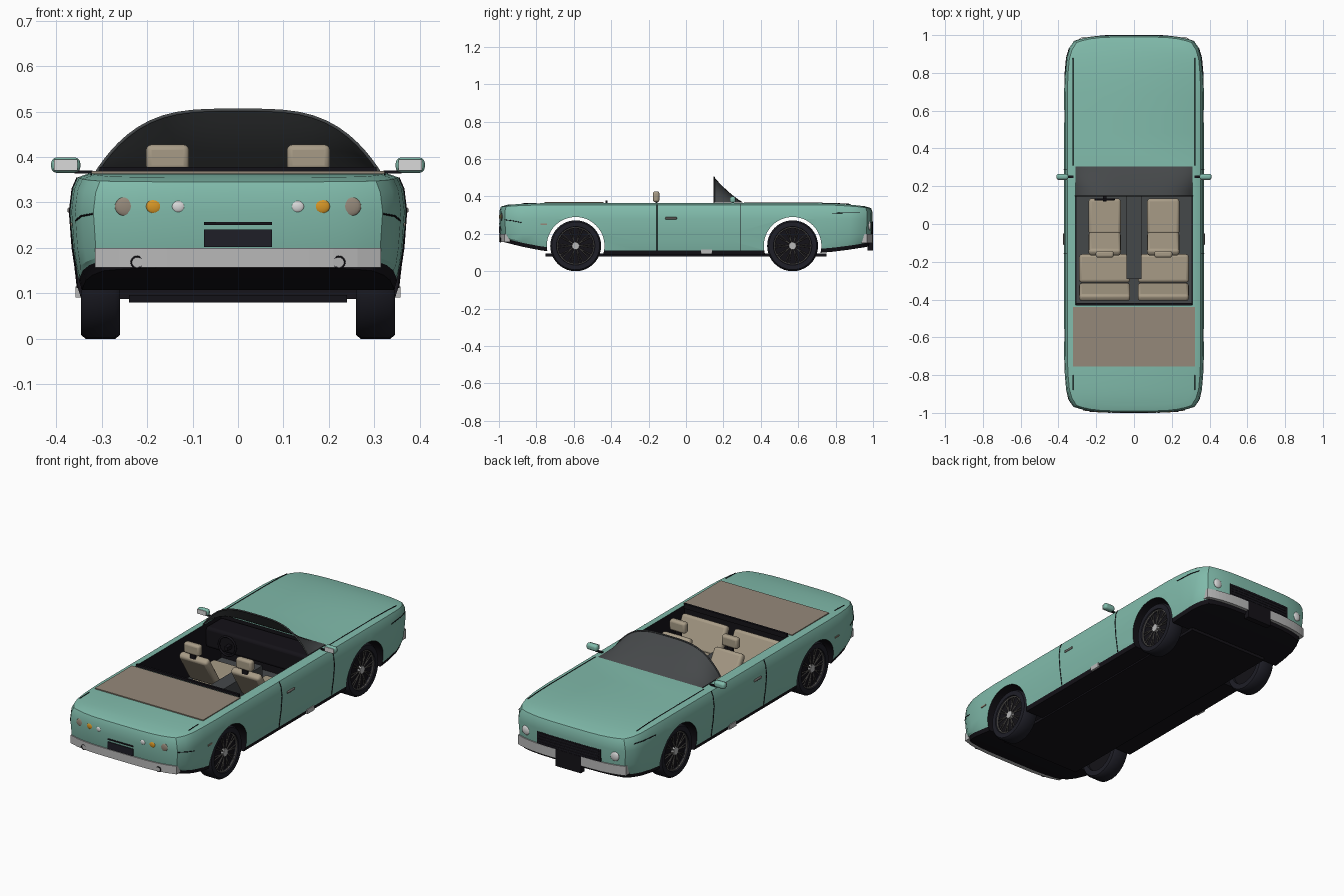
import bpy, bmesh, math
from mathutils import Matrix

cube = bpy.data.objects.get("Cube")
if cube:
    bpy.data.objects.remove(cube, do_unlink=True)


def material(name, *rgb):
    m = bpy.data.materials.new(name)
    m.use_nodes = True
    m.diffuse_color = (*rgb, 1)
    m.node_tree.nodes["Principled BSDF"].inputs["Base Color"].default_value = (*rgb, 1)
    return m


TEAL = material("teal paint", .22, .5, .41)
BLACK = material("black trim", .007, .006, .009)
TYRE = material("tyre navy", .013, .013, .02)
CHAR = material("charcoal", .06, .065, .068)
TAN = material("seat tan", .39, .33, .24)
COVER = material("cover brown", .3, .25, .195)
GREY = material("bumper grey", .48, .48, .48)
ORANGE = material("amber", .68, .31, .02)
WHITE = material("lamp white", .7, .7, .7)
RIM = material("rim grey", .17, .16, .15)


def add(name, verts, faces, *mats):
    mesh = bpy.data.meshes.new(name)
    mesh.from_pydata(verts, [], faces)
    bm = bmesh.new()
    bm.from_mesh(mesh)
    bmesh.ops.recalc_face_normals(bm, faces=bm.faces)
    bm.to_mesh(mesh)
    bm.free()
    for m in mats:
        mesh.materials.append(m)
    ob = bpy.data.objects.new(name, mesh)
    bpy.context.collection.objects.link(ob)
    return ob


def smooth(ob, angle=35):
    bpy.ops.object.select_all(action='DESELECT')
    ob.select_set(True)
    bpy.context.view_layer.objects.active = ob
    bpy.ops.object.shade_smooth_by_angle(angle=math.radians(angle))


def fill(ob, make):
    bm = bmesh.new()
    make(bm)
    bm.to_mesh(ob.data)
    bm.free()
    return ob


def box(name, c, size, mat, bevel=0, tilt=0):
    mtx = Matrix.Translation(c) @ Matrix.Rotation(tilt, 4, 'X') @ Matrix.Diagonal((*size, 1))
    ob = fill(add(name, [], [], mat), lambda bm: bmesh.ops.create_cube(bm, size=1, matrix=mtx))
    if bevel:
        mod = ob.modifiers.new("round", 'BEVEL')
        mod.width, mod.segments = bevel, 3
        smooth(ob, 50)
    return ob


def ball(name, c, size, mat):
    mtx = Matrix.Translation(c) @ Matrix.Diagonal((*size, 1))
    ob = fill(add(name, [], [], mat), lambda bm: bmesh.ops.create_uvsphere(
        bm, u_segments=16, v_segments=10, radius=1, matrix=mtx))
    smooth(ob, 60)
    return ob


def drum(name, c, r, width, mat, seg=32):
    mtx = Matrix.Translation(c) @ Matrix.Rotation(math.pi / 2, 4, 'Y')
    return fill(add(name, [], [], mat), lambda bm: bmesh.ops.create_cone(
        bm, cap_ends=True, segments=seg, radius1=r, radius2=r, depth=width, matrix=mtx))


def tube(name, pts, r, mat, closed=False):
    cu = bpy.data.curves.new(name, 'CURVE')
    cu.dimensions, cu.bevel_depth, cu.bevel_resolution = '3D', r, 1
    sp = cu.splines.new('POLY')
    sp.points.add(len(pts) - 1)
    for p, q in zip(sp.points, pts):
        p.co = (*q, 1)
    sp.use_cyclic_u = closed
    cu.materials.append(mat)
    ob = bpy.data.objects.new(name, cu)
    bpy.context.collection.objects.link(ob)


# Body shell: stacked plan outlines, lower edge rising toward both ends
def bow(x):
    return .998 - .03 * (x / .315) ** 4


def low(y):
    return .088 + (.07 if y < 0 else .045) * max(0, (abs(y) - .5) / .5) ** 2


def droop(y):
    return max(0, (abs(y) - .7) / .3) ** 2 * (.01 if y < 0 else .018)


end = [(f, bow(f * .365)) for f in (0, .3, .5, .65, .77, .86)]
end += [(.93, .93), (.97, .88), (.99, .8), (1, .7), (1, .6), (1, .5), (1, .25)]
side = [(f, -y) for f, y in end] + [(1, 0)] + [(f, y) for f, y in reversed(end)]
m = len(side)
ring = side + [(-f, y) for f, y in reversed(side[1:-1])]
n = len(ring)
# each level: height, half width, end inset
LEVELS = [(0, .345, .02), (.022, .352, .014), (.16, .358, .008), (.2, .364, .004),
          (.28, .37, 0), (.33, .364, 0), (.355, .353, .008), (.365, .325, .04)]
verts, faces = [], []
for k, (z, w, inset) in enumerate(LEVELS):
    for f, y in ring:
        b = low(y)
        h = b + z if k < 2 else max(z, b + .03) if k == 2 else z - droop(y) * (z > .3)
        verts.append((f * w, y * (1 - inset), h))
for k in range(len(LEVELS) - 1):
    faces += [(k * n + i, k * n + (i + 1) % n, k * n + n + (i + 1) % n, k * n + n + i)
              for i in range(n)]
for base in (0, n * (len(LEVELS) - 1)):
    for i in range(m - 1):
        q = [i, i + 1, (n - i - 1) % n, (n - i) % n]
        faces.append([base + j for j in dict.fromkeys(q)])
body = add("body_shell", verts, faces, TEAL, BLACK)
for p in body.data.polygons:
    if max(p.vertices) < 2 * n:
        p.material_index = 1

# Wheel arches and cockpit opening
AXLES = {"rear": -.59, "front": .57}
HUB = .136
cutters = [box("cockpit_cutter", (0, -.065, .33), (.62, .73, .4), TEAL)]
cutters += [drum(k + "_arch_cutter", (0, y, HUB), .154, 1, TEAL, 48) for k, y in AXLES.items()]
for c in cutters:
    c.data.materials.append(BLACK)
    for p in c.data.polygons:
        p.material_index = 1
    c.hide_render = True
    mod = body.modifiers.new("cut", 'BOOLEAN')
    mod.operation, mod.solver, mod.object = 'DIFFERENCE', 'EXACT', c
    bpy.context.view_layer.objects.active = body
    bpy.ops.object.modifier_apply(modifier=mod.name)
    bpy.data.objects.remove(c, do_unlink=True)
smooth(body, 30)
box("floor_pan", (0, 0, .088), (.48, 1.5, .016), BLACK)

# Wheels
tyre_profile = [(.26, .1), (.26, .128), (.27, .136), (.335, .136), (.345, .128), (.345, .103), (.333, .098)]
SEG = 40
for s, sname in ((1, "left"), (-1, "right")):
    for end_name, y in AXLES.items():
        tag = f"{end_name}_{sname}_"
        vs = [(s * x, y + r * math.cos(a), HUB + r * math.sin(a)) for x, r in tyre_profile
              for a in (math.tau * i / SEG for i in range(SEG))]
        k = len(tyre_profile)
        fs = [(j * SEG + i, j * SEG + (i + 1) % SEG, (j + 1) % k * SEG + (i + 1) % SEG, (j + 1) % k * SEG + i)
              for j in range(k) for i in range(SEG)]
        smooth(add(tag + "tyre", vs, fs, TYRE), 40)
        drum(tag + "wheel_dish", (s * .3, y, HUB), .1, .05, BLACK)
        circle = [(s * .336, y + .098 * math.cos(i * math.tau / SEG), HUB + .098 * math.sin(i * math.tau / SEG))
                  for i in range(SEG)]
        tube(tag + "rim_ring", circle, .004, RIM, True)
        for i in range(10):
            a = math.tau * i / 10
            for d in (-.1, .1):
                tube(tag + "spoke", [(s * .336, y + r * math.cos(a + t), HUB + r * math.sin(a + t))
                                     for r, t in ((.02, 0), (.096, d))], .003, RIM)
        drum(tag + "hub", (s * .333, y, HUB), .02, .016, GREY, 16)


# Bars that follow the bowed ends
def bar(name, x0, x1, z0, z1, sign, out, mat, depth=.03):
    vs, fs, steps = [], [], 12
    for i in range(steps + 1):
        x = x0 + (x1 - x0) * i / steps
        yo = bow(x) + out
        vs += [(x, sign * y, z) for y, z in ((yo, z0), (yo, z1), (yo - depth, z1), (yo - depth, z0))]
        if i:
            a = 4 * i
            fs += [(a - 4 + j, a - 4 + (j + 1) % 4, a + (j + 1) % 4, a + j) for j in range(4)]
    e = 4 * steps
    add(name, vs, fs + [(0, 1, 2, 3), (e, e + 1, e + 2, e + 3)], mat)


bar("rear_bumper", -.315, .315, .157, .2, -1, .002, GREY)
bar("rear_plate", -.075, .075, .202, .24, -1, .002, TYRE)
bar("boot_slot", -.075, .075, .25, .257, -1, .002, BLACK)
bar("grille", -.19, .19, .2, .265, 1, .001, BLACK)
for i in range(4):
    bar("grille_slat", -.18, .18, .208 + i * .015, .212 + i * .015, 1, .003, TYRE)
bar("front_plate", -.075, .075, .11, .2, 1, .002, BLACK)

for s in (-1, 1):
    bar("front_bumper", *sorted((s * .075, s * .32)), .15, .2, 1, .002, GREY)
    # Lamps and exhausts
    for name, x, r, mat in (("tail_lamp", .247, .024, COVER), ("turn_lamp", .185, .018, ORANGE),
                            ("reverse_lamp", .131, .015, WHITE)):
        ball(name, (s * x, -bow(x) + .003, .291), (r, .006, r * .9), mat)
    ball("headlamp", (s * .262, bow(.262) - .004, .245), (.026, .01, .026), WHITE)
    tube("exhaust", [(s * .222 + .013 * math.cos(i * math.tau / 16), -.992, .168 + .013 * math.sin(i * math.tau / 16))
                     for i in range(16)], .002, BLACK, True)
    # Mirrors, handles and small side trim
    box("mirror_housing", (s * .379, .25, .382), (.064, .03, .034), TEAL, .012)
    box("mirror_glass", (s * .379, .234, .382), (.052, .004, .024), WHITE)
    box("mirror_stalk", (s * .34, .25, .367), (.04, .012, .007), BLACK)
    box("door_handle", (s * .369, -.08, .283), (.012, .062, .012), RIM, .004)
    box("side_marker", (s * .363, -.76, .252), (.012, .035, .008), COVER)
    box("sill_step", (s * .351, .11, .103), (.012, .06, .024), GREY)
    # Panel seams
    flank = [(s * (w + .0005), z) for z, w, _ in LEVELS[2:7]]
    for y in (-.155, .29):
        tube("door_seam", [(s * .353, y, .112)] + [(x, y, z) for x, z in flank], .002, BLACK)
    for sign, start in ((1, .31), (-1, .77)):
        tube("deck_seam", [(s * .323, sign * y, .365 - droop(sign * y))
                           for y in (start, .7, .8, .88)[0 if sign > 0 else 2:]], .002, BLACK)
    tube("rear_crease", [(s * .357, -.88, .26), (s * .345, -.93, .27), (s * .318, -.968, .275)], .002, BLACK)
    tube("front_crease", [(s * .367, .78, .31), (s * .358, .88, .313), (s * .343, .93, .313)], .002, BLACK)

# Cockpit
box("cockpit_floor", (0, -.065, .132), (.61, .72, .01), CHAR)
box("centre_console", (0, -.07, .185), (.08, .44, .11), CHAR)
box("dashboard", (0, .225, .3), (.61, .14, .11), BLACK, .015)
box("rear_bulkhead", (0, -.425, .365), (.61, .012, .026), BLACK)
for s in (-1, 1):
    x = s * .155
    box("front_seat_cushion", (x, .04, .175), (.17, .19, .07), TAN, .015)
    box("front_seat_back", (x, -.105, .27), (.17, .04, .19), TAN, .015, .56)
    box("headrest", (x, -.16, .398), (.095, .035, .058), TAN, .012)
    box("headrest_post", (x, -.158, .36), (.03, .012, .04), BLACK)
    box("rear_seat_cushion", (x, -.235, .18), (.27, .15, .08), TAN, .015)
    box("rear_seat_back", (x, -.36, .27), (.27, .04, .16), TAN, .015, .45)
box("steering_column", (-.155, .16, .29), (.02, .08, .02), BLACK)
tube("steering_wheel", [(-.155 + .05 * math.cos(i * math.tau / 20), .13, .3 + .05 * math.sin(i * math.tau / 20))
                        for i in range(20)], .006, BLACK, True)
box("folded_roof_cover", (0, -.598, .366), (.644, .315, .007), COVER)

# Wraparound windscreen, arched at its rear edge
cols, rows = 28, 6
arch = [(.31 * u, .15, .368 + .135 * (1 - abs(u) ** 3.5))
        for u in (math.sin(math.pi * (i / cols - .5)) for i in range(cols + 1))]
vs = [(x, y + .155 * t, z + (.367 - z) * (t + .3 * t * (1 - t)))
      for t in (j / rows for j in range(rows + 1)) for x, y, z in arch]
fs = [(j * (cols + 1) + i, j * (cols + 1) + i + 1, (j + 1) * (cols + 1) + i + 1, (j + 1) * (cols + 1) + i)
      for j in range(rows) for i in range(cols)]
smooth(add("windscreen", vs, fs, CHAR), 60)
tube("windscreen_frame", arch, .004, CHAR)
